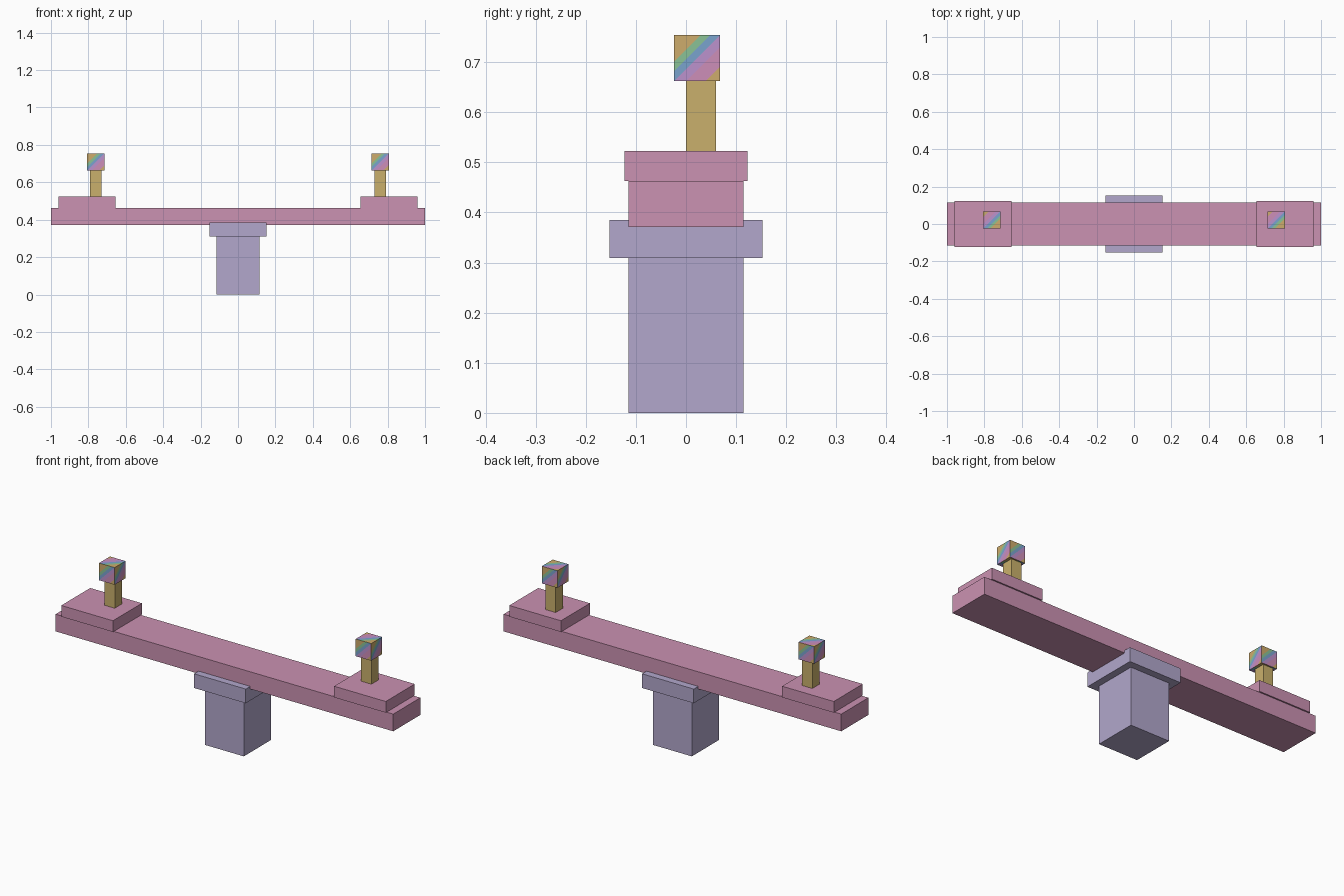
import bpy, bmesh
from mathutils import Vector

cube = bpy.data.objects.get("Cube")
if cube:
    bpy.data.objects.remove(cube, do_unlink=True)


def material(name, r, g, b):
    # Convert display values to linear
    rgb = [((c / 255 + 0.055) / 1.055) ** 2.4 for c in (r, g, b)]
    mat = bpy.data.materials.new(name)
    mat.use_nodes = True
    mat.diffuse_color = (*rgb, 1)
    mat.node_tree.nodes["Principled BSDF"].inputs["Base Color"].default_value = (*rgb, 1)
    return mat


PINK = material("pink", 203, 146, 178)
LAVENDER = material("lavender", 178, 167, 204)
GOLD = material("gold", 202, 176, 108)
STRIPES = [
    material("stripe_gold", 206, 172, 108),
    material("stripe_green", 138, 194, 150),
    material("stripe_blue", 122, 164, 206),
    material("stripe_lilac", 188, 146, 206),
    material("stripe_rose", 206, 142, 184),
]


def add_object(name, bm, mats):
    mesh = bpy.data.meshes.new(name)
    bm.to_mesh(mesh)
    bm.free()
    for mat in mats:
        mesh.materials.append(mat)
    obj = bpy.data.objects.new(name, mesh)
    bpy.context.collection.objects.link(obj)
    return obj


def box(name, mat, size, centre, bottom):
    bm = bmesh.new()
    bmesh.ops.create_cube(bm, size=1)
    bmesh.ops.scale(bm, vec=size, verts=bm.verts)
    bmesh.ops.translate(bm, vec=(*centre, bottom + size[2] / 2), verts=bm.verts)
    return add_object(name, bm, [mat])


def striped_cube(name, size, centre):
    # Each face is cut into diagonal bands, from one corner to the opposite one
    X, Y, Z = Vector((1, 0, 0)), Vector((0, 1, 0)), Vector((0, 0, 1))
    faces = [(Z.cross(n), Z) for n in (X, -X, Y, -Y)] + [(-X, -Y), (-X, Y)]
    cuts = [0.58, 0.78, 1.0, 1.26, 1.68]
    band_mats = [0, 1, 2, 3, 4, 0]
    centre, h = Vector(centre), size / 2
    bm = bmesh.new()
    for right, up in faces:
        mid = centre + right.cross(up) * h
        corners = [(-1, -1), (1, -1), (1, 1), (-1, 1)]
        verts = [bm.verts.new(mid + (right * a + up * b) * h) for a, b in corners]
        face = bm.faces.new(verts)
        geom = verts + list(face.edges) + [face]
        slant = right - up
        for t in cuts:
            point = mid + slant * h * (t - 1)
            geom = bmesh.ops.bisect_plane(bm, geom=geom, dist=1e-6,
                                          plane_co=point, plane_no=slant)["geom"]
        for f in geom:
            if isinstance(f, bmesh.types.BMFace):
                t = 1 + (f.calc_center_median() - mid).dot(slant) / size
                f.material_index = band_mats[sum(t > c for c in cuts)]
    bmesh.ops.remove_doubles(bm, verts=bm.verts, dist=1e-6)
    return add_object(name, bm, STRIPES)


# Support and plank
box("base_post", LAVENDER, (0.23, 0.23, 0.31), (0, 0), 0)
box("base_cap", LAVENDER, (0.306, 0.306, 0.076), (0, 0), 0.309)
box("plank", PINK, (2, 0.23, 0.092), (0, 0), 0.371)

# Seat, handle and knob at each end
for side, s in (("left", 1), ("right", -1)):
    box(side + "_seat", PINK, (0.306, 0.245, 0.06), (0.808 * s, 0), 0.463)
    box(side + "_handle", GOLD, (0.06, 0.06, 0.139), (0.76 * s, 0.03), 0.523)
    striped_cube(side + "_knob", 0.092, (0.76 * s, 0.022, 0.708))
